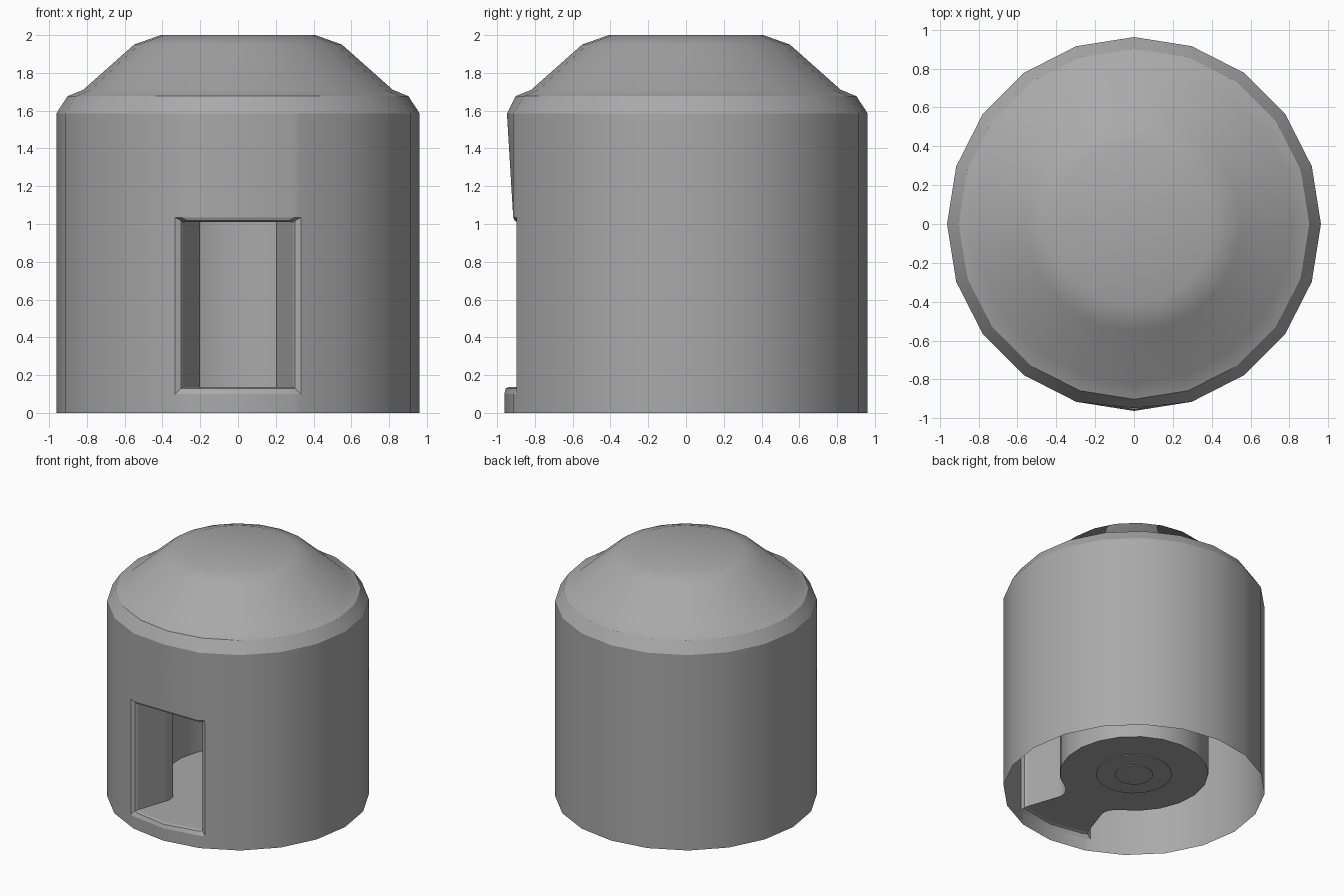
import bpy, bmesh
from math import sin, cos, pi, radians, asin
from mathutils import Vector

if "Cube" in bpy.data.objects:
    bpy.data.objects.remove(bpy.data.objects["Cube"])

grey = bpy.data.materials.new("plain grey")
grey.use_nodes = True
colour = (0.4, 0.4, 0.4, 1)
grey.diffuse_color = colour
grey.node_tree.nodes["Principled BSDF"].inputs["Base Color"].default_value = colour

R, SIDES = 0.962, 20
EAVE = 1.585
SILL, LINTEL = 0.10, 1.035        # outer edge of the door frame
FLOOR, CEILING = 0.137, 1.01      # inner edge of the door frame
DOOR_X, INNER_X = 0.333, 0.29


def ring(r, z):
    """Regular loop that starts at the front and turns towards +x."""
    return [Vector((r * sin(2 * pi * i / SIDES), -r * cos(2 * pi * i / SIDES), z))
            for i in range(SIDES)]


def loft(bm, loops, closed=False):
    rows = [[bm.verts.new(p) for p in loop] for loop in loops]
    for a, b in zip(rows, rows[1:]):
        for i in range(len(a) if closed else len(a) - 1):
            j = (i + 1) % len(a)
            bm.faces.new((a[i], a[j], b[j], b[i]))
    return rows


def finish(name, bm):
    bmesh.ops.remove_doubles(bm, verts=bm.verts, dist=0.0005)
    bmesh.ops.recalc_face_normals(bm, faces=bm.faces)
    mesh = bpy.data.meshes.new(name)
    bm.to_mesh(mesh)
    bm.free()
    mesh.materials.append(grey)
    obj = bpy.data.objects.new(name, mesh)
    bpy.context.collection.objects.link(obj)
    bpy.ops.object.select_all(action='DESELECT')
    obj.select_set(True)
    bpy.context.view_layer.objects.active = obj
    bpy.ops.object.shade_smooth_by_angle(angle=radians(30))
    return obj


def door_span(z, front_y=-R):
    """Wall points across the doorway, from -x to +x."""
    pts = ring(R, z)
    a, b = pts[1], pts[2]
    right = a.lerp(b, (DOOR_X - a.x) / (b.x - a.x))
    left = Vector((-right.x, right.y, z))
    return [left, pts[-1], Vector((0, front_y, z)), pts[1], right]


FLAT_Y = ring(R, 0)[1].y
sill = door_span(SILL)
lintel = door_span(LINTEL, FLAT_Y)
eave = door_span(EAVE, -0.948)

# Outer wall, with the doorway left open
bm = bmesh.new()
loft(bm, [[door_span(z)[-1]] + ring(R, z)[2:-1] + [door_span(z)[0]]
          for z in (0, SILL, LINTEL, EAVE)])
loft(bm, [door_span(0), sill])
loft(bm, [lintel, eave])
finish("outer_wall", bm)

# Domed roof with a flat crown
bm = bmesh.new()
profile = [(R, EAVE), (0.902, 1.677), (0.82, 1.71), (0.55, 1.95), (0.41, 2.0)]
loops = [ring(r, z) for r, z in profile]
loops[0][0].y = -0.948
rows = loft(bm, loops, closed=True)
bm.faces.new(rows[-1])
finish("domed_roof", bm)


# Bevelled door frame
def inset(points, z, depth):
    return [Vector((p.x * INNER_X / DOOR_X, p.y + depth, z)) for p in points]


sill_in = inset(sill, FLOOR, 0.025)
lintel_in = inset(lintel, CEILING, 0.025)
sill_mid = inset(sill, 0.13, 0.008)
lintel_mid = inset(lintel, 1.018, 0.008)
for pts in (sill_mid, lintel_mid):
    for p in pts:
        p.x *= 1.045
bm = bmesh.new()
loft(bm, [sill + lintel[::-1], sill_mid + lintel_mid[::-1],
          sill_in + lintel_in[::-1]], closed=True)
finish("door_frame", bm)

# Round inner room, reached by a narrowing passage
ROOM_R = 0.547
neck = [(INNER_X, sill_in[-1].y), (0.212, -0.64), (0.2, -0.605),
        (0.2, -0.565), (0.212, -0.53)]
start = asin(0.245 / ROOM_R)
arc = [start + (2 * pi - 2 * start) * i / 18 for i in range(19)]
plan = neck + [(ROOM_R * sin(a), -ROOM_R * cos(a)) for a in arc]
plan += [(-x, y) for x, y in reversed(neck)]
bm = bmesh.new()
low, high = loft(bm, [[Vector((x, y, z)) for x, y in plan] for z in (FLOOR, CEILING)])
bm.faces.new(low + [bm.verts.new(p) for p in sill_in[1:-1]])
bm.faces.new(high + [bm.verts.new(p) for p in lintel_in[1:-1]])
finish("inner_room", bm)

# Shallow round plates under the floor
for name, r, top, bottom in (("large_floor_plate", 0.28, FLOOR, 0.131),
                             ("small_floor_plate", 0.14, 0.131, 0.125)):
    bm = bmesh.new()
    rows = loft(bm, [ring(r, top), ring(r, bottom)], closed=True)
    bm.faces.new(rows[-1])
    finish(name, bm)
